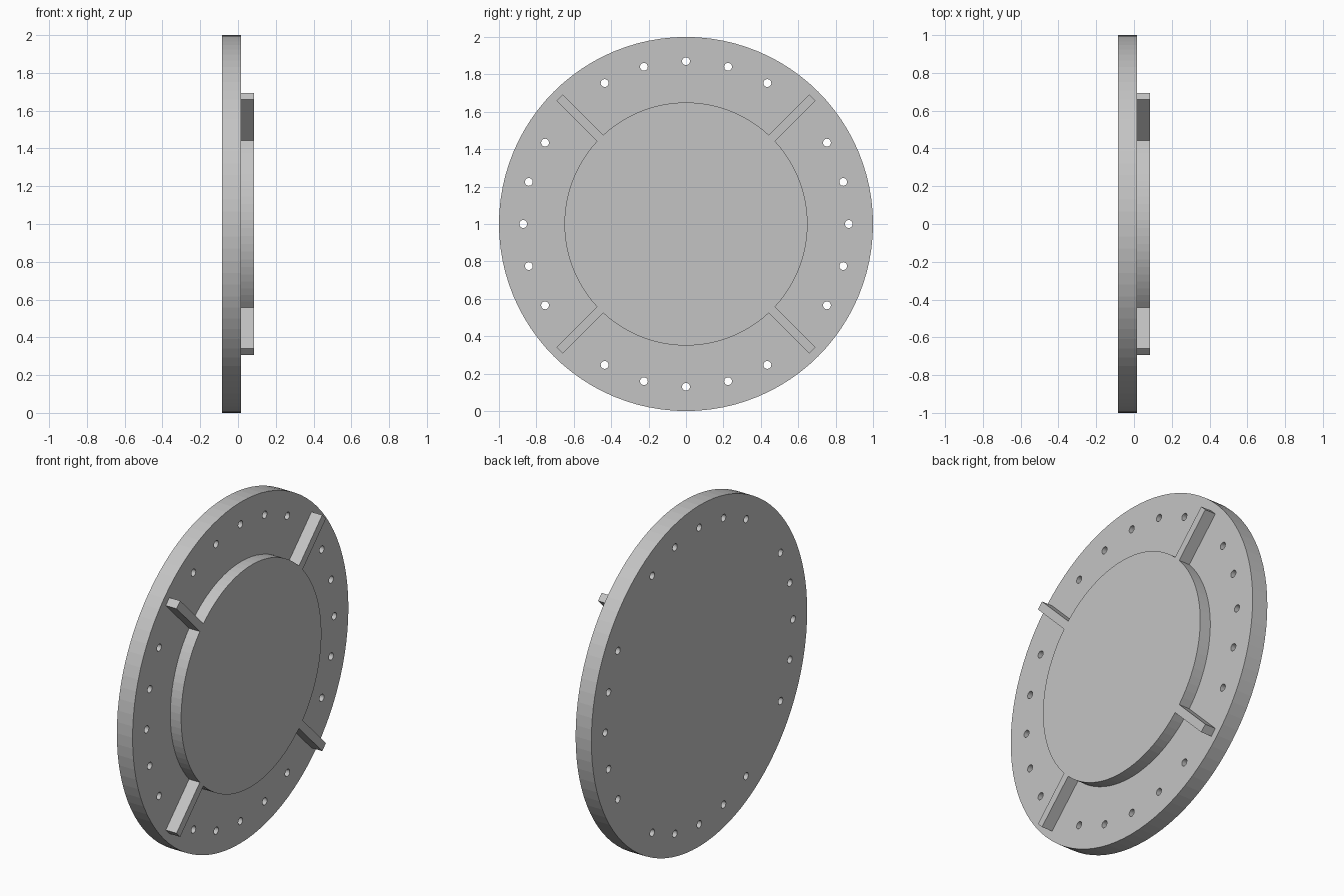
import bpy
from math import radians, sin, cos, asin, tau
from mathutils import Matrix
import bmesh

cube = bpy.data.objects.get("Cube")
if cube:
    bpy.data.objects.remove(cube, do_unlink=True)

grey = bpy.data.materials.new("metal grey")
grey.use_nodes = True
colour = (0.55, 0.55, 0.55, 1)
grey.diffuse_color = colour
grey.node_tree.nodes["Principled BSDF"].inputs["Base Color"].default_value = colour

# Local outline x, y, depth becomes world y, z, x
TO_WORLD = Matrix(((0, 0, 1, 0), (1, 0, 0, 0), (0, 1, 0, 1), (0, 0, 0, 1)))


def polar(r, a):
    return (r * cos(a), r * sin(a))


def circle(r, sides, centre=(0, 0)):
    ring = [polar(r, tau * i / sides) for i in range(sides)]
    return [(x + centre[0], y + centre[1]) for x, y in ring]


def plate(name, outlines, x0, x1):
    """Extrude closed outlines along x; inner outlines become holes."""
    curve = bpy.data.curves.new(name + "_profile", "CURVE")
    curve.dimensions = "2D"
    curve.fill_mode = "BOTH"
    curve.extrude = (x1 - x0) / 2
    for pts in outlines:
        spline = curve.splines.new("POLY")
        spline.points.add(len(pts) - 1)
        for p, (x, y) in zip(spline.points, pts):
            p.co = (x, y, 0, 1)
        spline.use_cyclic_u = True
    helper = bpy.data.objects.new(name + "_profile", curve)
    bpy.context.collection.objects.link(helper)
    bpy.context.view_layer.update()
    deps = bpy.context.evaluated_depsgraph_get()
    mesh = bpy.data.meshes.new_from_object(helper.evaluated_get(deps))
    bpy.data.objects.remove(helper, do_unlink=True)

    mesh.transform(Matrix.Translation(((x0 + x1) / 2, 0, 0)) @ TO_WORLD)
    bm = bmesh.new()
    bm.from_mesh(mesh)
    bmesh.ops.remove_doubles(bm, verts=bm.verts, dist=0.0001)
    bmesh.ops.recalc_face_normals(bm, faces=bm.faces)
    for f in bm.faces:
        f.smooth = False
        f.material_index = 0
    bm.to_mesh(mesh)
    bm.free()
    mesh.materials.clear()
    mesh.materials.append(grey)
    obj = bpy.data.objects.new(name, mesh)
    bpy.context.collection.objects.link(obj)
    return obj


# Round flange with five bolt holes in each quarter
holes = [circle(0.021, 20, polar(0.87, radians(quarter + step)))
         for quarter in range(0, 360, 90) for step in (-30, -15, 0, 15, 30)]
plate("flange", [circle(1, 96)] + holes, -0.086, 0.016)

# Raised hub with four flush diagonal ribs
HUB, TIP, HALF = 0.65, 0.955, 0.024
gap = asin(HALF / HUB)
outline = []
for quarter in range(4):
    mid = quarter * tau / 4
    start, end = mid - tau / 8 + gap, mid + tau / 8 - gap
    outline += [polar(HUB, start + (end - start) * i / 23) for i in range(24)]
    rib = mid + tau / 8
    for side in (-HALF, HALF):
        outline.append((TIP * cos(rib) - side * sin(rib),
                        TIP * sin(rib) + side * cos(rib)))
plate("hub_with_ribs", [outline], 0.010, 0.086)
